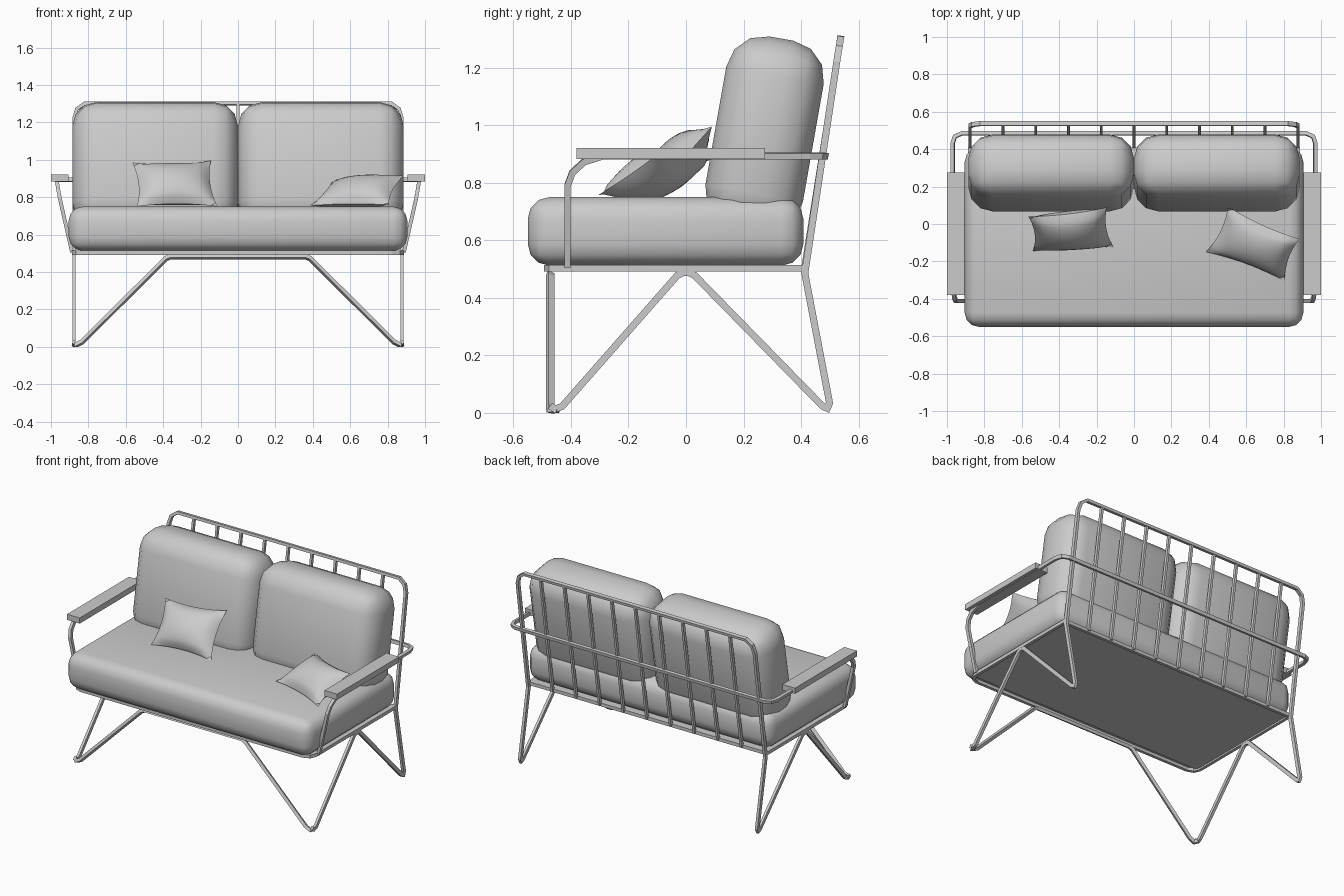
import bpy, bmesh, math
from mathutils import Vector, Matrix

cube = bpy.data.objects.get("Cube")
if cube:
    bpy.data.objects.remove(cube, do_unlink=True)

grey = bpy.data.materials.new("light_grey")
grey.use_nodes = True
grey.diffuse_color = (0.6, 0.6, 0.6, 1)
grey.node_tree.nodes["Principled BSDF"].inputs["Base Color"].default_value = (0.6, 0.6, 0.6, 1)


def finish(name, bm, smooth=False):
    bmesh.ops.recalc_face_normals(bm, faces=bm.faces)
    mesh = bpy.data.meshes.new(name)
    bm.to_mesh(mesh)
    bm.free()
    mesh.materials.append(grey)
    obj = bpy.data.objects.new(name, mesh)
    bpy.context.collection.objects.link(obj)
    if smooth:
        bpy.ops.object.select_all(action='DESELECT')
        obj.select_set(True)
        bpy.context.view_layer.objects.active = obj
        bpy.ops.object.shade_smooth_by_angle(angle=math.radians(50))
    return obj


def box(name, lo, hi, bevel=0, segments=3, tilt=0):
    """Box between two corners, optionally rounded and leaned back."""
    lo, hi = Vector(lo), Vector(hi)
    bm = bmesh.new()
    bmesh.ops.create_cube(bm, size=1, matrix=Matrix.Diagonal((*(hi - lo), 1)))
    if bevel:
        bmesh.ops.bevel(bm, geom=bm.edges[:], offset=bevel, segments=segments,
                        profile=0.5, affect='EDGES')
    place = Matrix.Translation((lo + hi) / 2) @ Matrix.Rotation(-tilt, 4, 'X')
    bmesh.ops.transform(bm, matrix=place, verts=bm.verts)
    return finish(name, bm, bool(bevel))


def bar(name, path, hint, wide, deep):
    """Rectangular bar swept along a path with mitred bends."""
    pts = [Vector(p) for p in path]
    dirs = [(b - a).normalized() for a, b in zip(pts, pts[1:])]
    side = Vector(hint)
    side = (side - dirs[0] * side.dot(dirs[0])).normalized()
    up = dirs[0].cross(side)
    corners = [pts[0] + side * wide / 2 * i + up * deep / 2 * j
               for i, j in ((-1, -1), (1, -1), (1, 1), (-1, 1))]
    bm = bmesh.new()
    ring = [bm.verts.new(c) for c in corners]
    bm.faces.new(ring)
    for k, d in enumerate(dirs):
        end = pts[k + 1]
        n = (d + dirs[k + 1]).normalized() if k + 1 < len(dirs) else d
        corners = [c + d * ((end - c).dot(n) / d.dot(n)) for c in corners]
        new = [bm.verts.new(c) for c in corners]
        for i in range(4):
            bm.faces.new((ring[i], ring[i - 1], new[i - 1], new[i]))
        ring = new
    bm.faces.new(ring)
    return finish(name, bm)


def both_sides(path):
    """Extend a path that ends at x = 0 with its mirror image."""
    return path + [(-x, y, z) for x, y, z in reversed(path[:-1])]


def pillow(name, bl, br, tr, tl, half=0.075, n=12):
    """Scatter pillow stretched between four pinched corners."""
    bl, br, tr, tl = map(Vector, (bl, br, tr, tl))
    normal = (br - bl).cross(tl - bl).normalized()
    bm = bmesh.new()
    for sign in (-1, 1):
        grid = []
        for i in range(n + 1):
            for j in range(n + 1):
                u, v = 2 * i / n - 1, 2 * j / n - 1
                a = (u * (1 - 0.1 * (1 - v * v)) + 1) / 2
                b = (v * (1 - 0.12 * (1 - u * u)) + 1) / 2
                p = bl.lerp(br, a).lerp(tl.lerp(tr, a), b)
                puff = ((1 - u * u) * (1 - v * v)) ** 0.55
                grid.append(bm.verts.new(p + normal * sign * half * puff))
        for i in range(n):
            for j in range(n):
                k = i * (n + 1) + j
                bm.faces.new((grid[k], grid[k + 1], grid[k + n + 2], grid[k + n + 1]))
    bmesh.ops.remove_doubles(bm, verts=bm.verts, dist=0.0005)
    return finish(name, bm, True)


# Upholstery
box("seat_cushion", (-0.905, -0.55, 0.512), (0.905, 0.408, 0.75), 0.075)
for side, x in (("right", -0.443), ("left", 0.443)):
    box(side + "_back_cushion", (x - 0.443, 0.101, 0.63), (x + 0.443, 0.445, 1.306),
        0.13, 3, math.radians(10))
pillow("right_pillow", (-0.54, -0.145, 0.75), (-0.11, -0.125, 0.75),
       (-0.145, 0.09, 0.995), (-0.565, 0.04, 0.985))
pillow("left_pillow", (0.385, -0.15, 0.755), (0.807, -0.305, 0.757),
       (0.885, -0.08, 0.915), (0.503, 0.095, 0.885))

# Seat frame: rounded ring around a flat panel
half_ring = [(0, 0.4, 0.503), (0.877, 0.4, 0.503), (0.877, -0.43, 0.503),
             (0.86, -0.468, 0.503), (0.82, -0.484, 0.503), (0, -0.484, 0.503)]
bar("seat_ring", both_sides(half_ring), (0, 0, 1), 0.022, 0.02)
box("seat_panel", (-0.87, -0.45, 0.503), (0.87, 0.395, 0.514))

# Front legs joined by a rail under the seat
front = [(0.877, -0.445, 0.013), (0.865, -0.47, 0.01), (0.835, -0.472, 0.025),
         (0.385, -0.472, 0.472), (0.36, -0.472, 0.482), (0, -0.472, 0.482)]
bar("front_legs", both_sides(front), (0, 1, 0), 0.024, 0.02)

# Side struts, back legs and back hoop in one bent bar
hoop = [(0.877, -0.472, 0.025), (0.877, -0.455, 0.013), (0.877, -0.43, 0.023),
        (0.877, -0.03, 0.478), (0.877, -0.01, 0.488), (0.877, 0.01, 0.488),
        (0.877, 0.03, 0.478), (0.877, 0.475, 0.023), (0.877, 0.491, 0.016),
        (0.877, 0.499, 0.034), (0.877, 0.413, 0.485), (0.877, 0.524, 1.22),
        (0.862, 0.532, 1.27), (0.82, 0.537, 1.3), (0, 0.537, 1.302)]
bar("back_hoop", both_sides(hoop), (1, 0, 0), 0.018, 0.024)

# Upright back slats
for i in range(-4, 5):
    x = i * 0.175
    bar("back_slat", [(x, 0.41, 0.5), (x, 0.536, 1.3)], (1, 0, 0), 0.015, 0.02)

# Arm rail running from the seat, under the pads and around the back
rail = [(0.887, -0.412, 0.505), (0.952, -0.412, 0.79), (0.96, -0.395, 0.835),
        (0.966, -0.355, 0.872), (0.97, -0.29, 0.893), (0.97, 0.43, 0.893),
        (0.957, 0.468, 0.893), (0.92, 0.485, 0.893), (0, 0.485, 0.893)]
bar("arm_rail", both_sides(rail), (1, 0, 0), 0.02, 0.022)
for side, x in (("right", -0.953), ("left", 0.953)):
    box(side + "_arm_pad", (x - 0.047, -0.38, 0.883), (x + 0.047, 0.275, 0.921))
